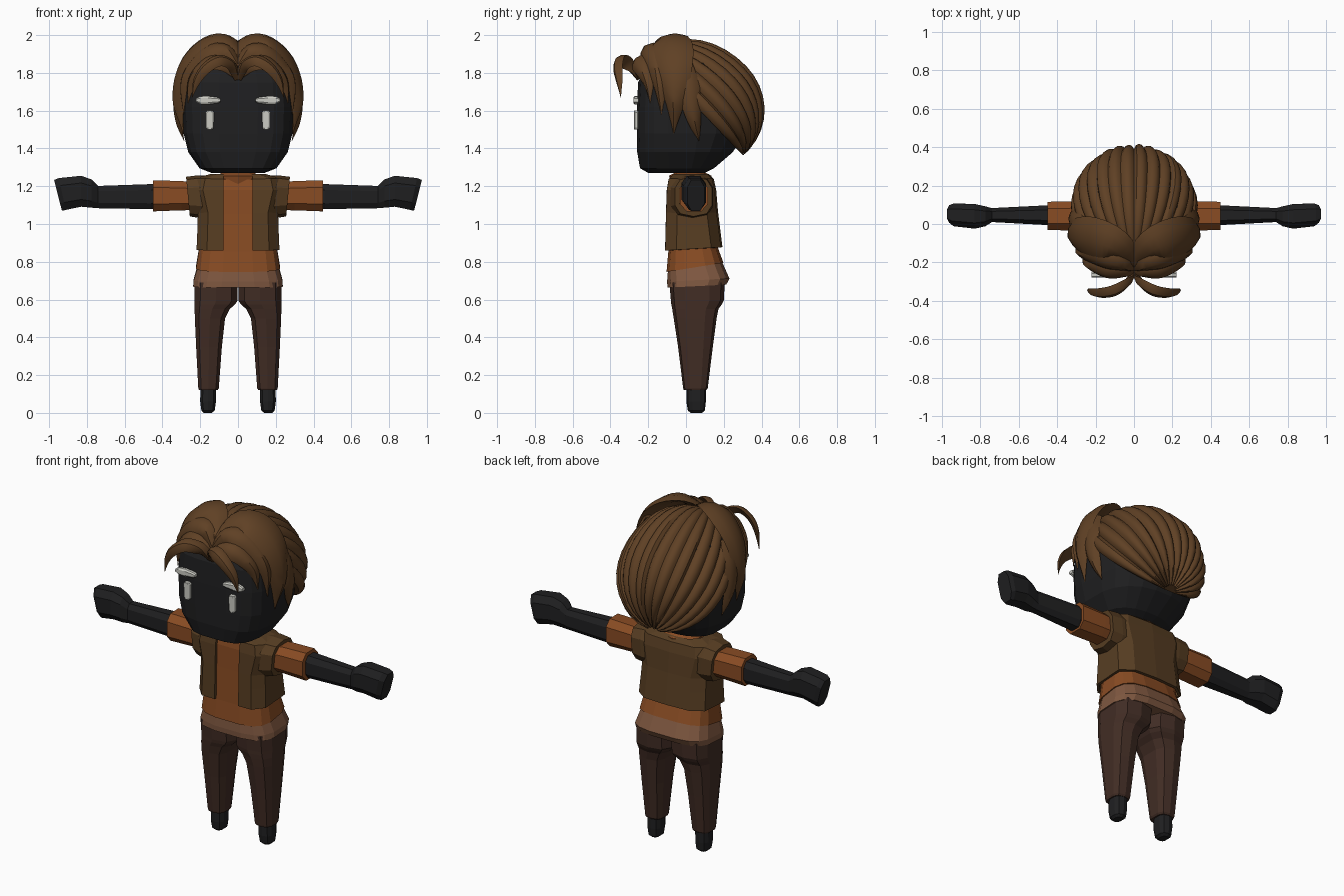
import bpy, bmesh, math
from mathutils import Vector

if "Cube" in bpy.data.objects:
    bpy.data.objects.remove(bpy.data.objects["Cube"])


def material(name, rgb):
    m = bpy.data.materials.new(name)
    m.diffuse_color = (*rgb, 1)
    m.use_nodes = True
    m.node_tree.nodes["Principled BSDF"].inputs["Base Color"].default_value = m.diffuse_color
    return m


HAIR = material("hair brown", (0.115, 0.052, 0.018))
SKIN = material("charcoal", (0.014, 0.014, 0.015))
SHIRT = material("rust orange", (0.25, 0.072, 0.017))
VEST = material("olive brown", (0.095, 0.047, 0.016))
HEM = material("tan brown", (0.215, 0.098, 0.052))
PANTS = material("dark brown", (0.054, 0.026, 0.018))
EYE = material("pale grey", (0.6, 0.6, 0.55))


def power(v, e):
    return math.copysign(abs(v) ** (2 / e), v)


def loft(name, rings, mat, mirror=False, smooth=0, closed=True, thick=0):
    """Skin a list of equal-length point rings."""
    bm = bmesh.new()
    rows = [[bm.verts.new(p) for p in r] for r in rings]
    n = len(rows[0])
    for a, b in zip(rows, rows[1:]):
        for i in range(n if closed else n - 1):
            j = (i + 1) % n
            bm.faces.new((a[i], a[j], b[j], b[i]))
    if closed:
        bm.faces.new(rows[0])
        bm.faces.new(rows[-1])
    bmesh.ops.remove_doubles(bm, verts=bm.verts, dist=0.0005)
    bmesh.ops.recalc_face_normals(bm, faces=bm.faces)
    me = bpy.data.meshes.new(name)
    bm.to_mesh(me)
    bm.free()
    me.materials.append(mat)
    ob = bpy.data.objects.new(name, me)
    bpy.context.collection.objects.link(ob)
    if smooth:
        bpy.ops.object.select_all(action='DESELECT')
        ob.select_set(True)
        bpy.context.view_layer.objects.active = ob
        bpy.ops.object.shade_smooth_by_angle(angle=math.radians(smooth))
    if thick:
        s = ob.modifiers.new("thickness", 'SOLIDIFY')
        s.thickness = thick
        s.offset = 0
    if mirror:
        ob.modifiers.new("mirror", 'MIRROR')
    return ob


def zring(z, x0, x1, y0, y1, n=12, e=3.0, tilt=0, eb=None, ym=None):
    """Level rounded-square ring; ym is the widest y, eb the back exponent."""
    ym = (y0 + y1) / 2 if ym is None else ym
    pts = []
    for i in range(n):
        a = 2 * math.pi * (i + 0.5) / n
        c, s = math.cos(a), math.sin(a)
        ee = (eb or e) if s > 0 else e
        y = ym + power(s, ee) * ((y1 - ym) if s > 0 else (ym - y0))
        pts.append(Vector(((x0 + x1) / 2 + power(c, ee) * (x1 - x0) / 2, y, z + tilt * y)))
    return pts


def xring(x, y0, y1, z0, z1, n=8, e=2.8, slant=0):
    """Upright ring across x; slant leans the top outward."""
    pts = []
    for i in range(n):
        a = 2 * math.pi * (i + 0.5) / n
        v = power(math.sin(a), e)
        pts.append(Vector((x + slant * v, (y0 + y1) / 2 + power(math.cos(a), e) * (y1 - y0) / 2,
                           (z0 + z1) / 2 + v * (z1 - z0) / 2)))
    return pts


# Head with a flat face and round back
head = [(1.27, .14, -.2, .1), (1.295, .205, -.245, .15), (1.38, .265, -.26, .25),
        (1.48, .29, -.262, .315), (1.62, .295, -.262, .335), (1.75, .285, -.255, .31),
        (1.85, .24, -.21, .24), (1.91, .13, -.12, .14)]
loft("head", [zring(z, -a, a, f, b, n=20, e=3.6, eb=2.3, ym=.0) for z, a, f, b in head], SKIN)
loft("neck", [zring(z, -.075, .075, -.04, .09, e=2) for z in (1.18, 1.31)], SKIN)

# Eyes and brows
loft("eye", [zring(z, .149 - w, .149 + w, -.277, -.25, n=8) for z, w in
             ((1.5, .014), (1.51, .021), (1.59, .023), (1.6, .016))], EYE, mirror=True)
loft("brow", [xring(x, -.28, -.25, 1.655 - h, 1.655 + h) for x, h in
              ((.092, .008), (.105, .016), (.16, .024), (.2, .022), (.222, .01))], EYE, mirror=True)

# Arms and fists
arm = [(.3, -.01, .1, 1.08, 1.21, 0), (.46, -.008, .1, 1.075, 1.215, 0),
       (.74, .008, .085, 1.08, 1.205, 0), (.775, -.015, .095, 1.082, 1.24, 0),
       (.83, -.028, .108, 1.087, 1.26, 0), (.93, -.015, .11, 1.07, 1.248, .02),
       (.953, .005, .1, 1.065, 1.238, .022)]
loft("arm", [xring(x, a, b, c, d, slant=s) for x, a, b, c, d, s in arm], SKIN, mirror=True)

# Shirt body, sleeves and collar
shirt = [(.763, .225, -.105, .2, .16), (.86, .21, -.095, .172, .06), (1.05, .195, -.088, .15, 0),
         (1.18, .205, -.085, .14, 0), (1.235, .16, -.075, .12, 0), (1.258, .085, -.055, .1, 0)]
loft("shirt", [zring(z, -a, a, f, b, n=16, e=3.2, tilt=t) for z, a, f, b, t in shirt], SHIRT)
loft("sleeve", [xring(x, a, b, c, d) for x, a, b, c, d in
                ((.18, -.04, .12, 1.07, 1.22), (.3, -.038, .122, 1.068, 1.232),
                 (.45, -.036, .12, 1.062, 1.236))], SHIRT, mirror=True)
loft("collar", [zring(z, -a, a, f, b, n=10, e=2.4) for z, a, f, b in
                ((1.2, .12, -.075, .135), (1.255, .125, -.09, .135), (1.275, .08, -.05, .095))], SHIRT)

# Open vest: half outline mirrored around the back
rings = []
for z, w, f, b in ((.868, .212, -.103, .185), (.98, .207, -.1, .172), (1.06, .205, -.098, .162),
                   (1.18, .24, -.094, .152), (1.235, .225, -.085, .14), (1.258, .14, -.06, .115)):
    half = [(.078, f), (w * .76, f), (w, f + .055), (w, b - .055), (w * .68, b - .008), (0, b)]
    full = half + [(-x, y) for x, y in half[-2::-1]]
    rings.append([Vector((x, y, z + .06 * (y - .04) * (z < .9))) for x, y in full])
loft("vest", rings, VEST, closed=False, thick=.016)
loft("vest_shoulder", [xring(x, a, b, c, d, n=10, slant=.01) for x, a, b, c, d in
                       ((.13, -.085, .145, 1.03, 1.255), (.2, -.085, .148, 1.03, 1.258),
                        (.265, -.062, .142, 1.04, 1.25))], VEST, mirror=True)

# Lower shirt hem
loft("hem", [zring(z, -a, a, f, b, n=16, e=3.2, tilt=t) for z, a, f, b, t in
             ((.668, .24, -.1, .215, .05), (.7, .238, -.102, .232, .05),
              (.775, .215, -.097, .19, .16))], HEM)

# Trousers and feet
leg = [(.12, .107, .207, -.012, .108), (.13, .1, .212, -.015, .115), (.35, .083, .224, -.042, .142),
       (.5, .066, .231, -.065, .162), (.55, .04, .233, -.073, .172), (.575, .012, .234, -.078, .19),
       (.595, -.002, .235, -.08, .2), (.69, -.002, .233, -.088, .205)]
loft("trouser_leg", [zring(z, a, b, c, d, n=10) for z, a, b, c, d in leg], PANTS, mirror=True)
foot = [(0, .138, .182, .025, .085), (.012, .122, .195, .01, .1), (.06, .115, .202, .002, .105),
        (.14, .115, .2, .002, .105)]
loft("foot", [zring(z, a, b, c, d, n=10, e=2.6) for z, a, b, c, d in foot], SKIN, mirror=True)

# Swept-back hair: ribbed half shell running from forehead to nape
centre, across = Vector((0, .075, 1.6)), Vector((1, 0, 0))
along, up = Vector((0, .69, -.724)), Vector((0, .724, .69))
gores, seg, steps = 14, 5, 16
rings = []
for s in range(steps + 1):
    t = math.pi * (.03 + .94 * s / steps)
    row = []
    for k in range(gores * seg + 1):
        p = math.pi * k / (gores * seg)
        u = (k % seg) / seg
        u = u if p < math.pi / 2 else (1 - u) % 1
        r = .955 + .065 * math.sin(math.pi * u) ** .6 - .012 * (k // seg % 3 == 1)
        reach = -math.cos(t) * (.4 if t < math.pi / 2 else .325)
        st = math.sin(t) ** .9 * r
        row.append(centre + across * (.328 * st * math.cos(p)) + up * (.335 * st * math.sin(p))
                   + along * reach * (r if t > math.pi / 2 else 1))
    rings.append(row)
loft("back_hair", rings, HAIR, smooth=35)


def catmull(a, b, c, d, t):
    return .5 * (2 * b + (c - a) * t + (2 * a - 5 * b + 4 * c - d) * t * t
                 + (3 * b - a - 3 * c + d) * t ** 3)


def lock(name, path, thick=.03, sub=4):
    """Tapered lock of hair; path holds x, y, z, half width."""
    pts = [Vector(p) for p in path]
    pts = [2 * pts[0] - pts[1]] + pts + [2 * pts[-1] - pts[-2]]
    fine = [catmull(*pts[i:i + 4], j / sub) for i in range(len(pts) - 3) for j in range(sub)]
    fine.append(pts[-2])
    rings = []
    for i, q in enumerate(fine):
        o = q.xyz
        tan = (fine[min(i + 1, len(fine) - 1)].xyz - fine[max(i - 1, 0)].xyz).normalized()
        out = o - Vector((0, .02, 1.6))
        out = (out - tan * out.dot(tan)).normalized()
        side = tan.cross(out)
        w = max(q[3], .002)
        h = min(thick, w * .6)
        rings.append([o + side * w * a + out * h * b for a, b in
                      ((1, -.4), (.6, .55), (0, 1), (-.6, .55), (-1, -.4), (0, -.6))])
    loft(name, rings, HAIR, mirror=True, smooth=40)


# Front locks parted in the middle
lock("crown_lock", [(0, -.2, 1.87, .05), (.1, -.12, 1.965, .1), (.2, -.085, 1.935, .12),
                    (.285, -.07, 1.83, .105), (.318, -.06, 1.68, .065), (.29, -.065, 1.48, 0)])
lock("temple_lock", [(0, -.23, 1.83, .03), (.07, -.205, 1.915, .06), (.16, -.18, 1.91, .07),
                     (.24, -.155, 1.83, .06), (.283, -.14, 1.73, .04), (.288, -.13, 1.58, 0)])
lock("brow_lock", [(0, -.25, 1.78, .02), (.06, -.255, 1.845, .045), (.14, -.25, 1.86, .055),
                   (.21, -.225, 1.81, .045), (.25, -.2, 1.74, .03), (.265, -.19, 1.64, 0)], .022)
lock("curl_lock", [(0, -.25, 1.77, .02), (.035, -.305, 1.845, .035), (.1, -.35, 1.87, .04),
                   (.17, -.363, 1.83, .036), (.22, -.355, 1.76, .025), (.243, -.345, 1.67, 0)], .02)
# Ear locks hanging behind the temples
lock("ear_lock", [(.26, -.02, 1.86, .05), (.31, .01, 1.74, .06), (.322, .03, 1.62, .05),
                  (.305, .05, 1.52, .03), (.285, .07, 1.44, 0)], .02)
